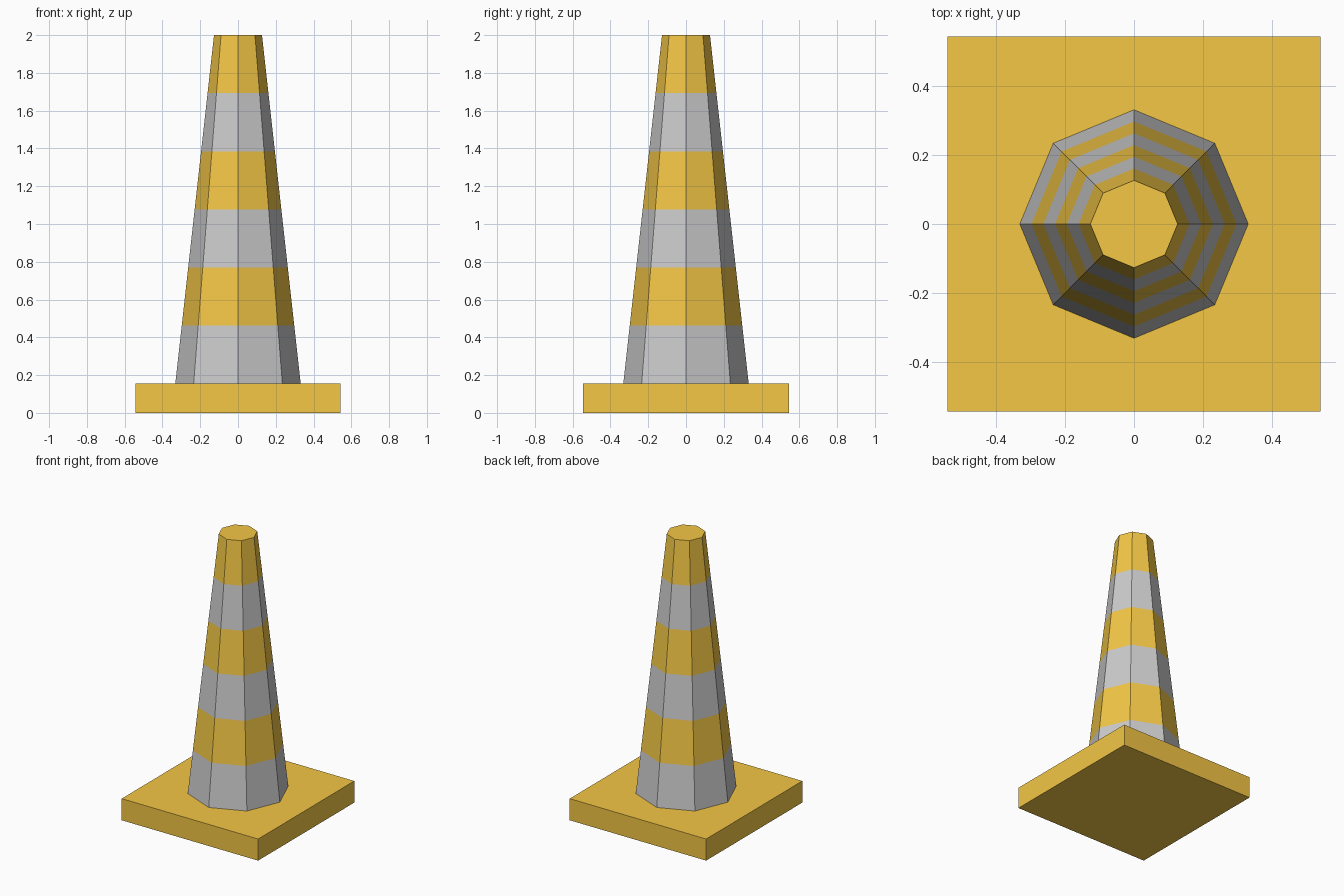
import bpy, bmesh
from mathutils import Matrix

if "Cube" in bpy.data.objects:
    bpy.data.objects.remove(bpy.data.objects["Cube"])

BASE_TOP, TOP, STRIPES = 0.155, 2.0, 6
R_BOTTOM, R_TOP = 0.332, 0.127


def material(name, color):
    mat = bpy.data.materials.new(name)
    mat.diffuse_color = (*color, 1)
    mat.use_nodes = True
    mat.node_tree.nodes["Principled BSDF"].inputs["Base Color"].default_value = mat.diffuse_color
    return mat


def add_object(name, bm, mats):
    mesh = bpy.data.meshes.new(name)
    bm.to_mesh(mesh)
    bm.free()
    for m in mats:
        mesh.materials.append(m)
    obj = bpy.data.objects.new(name, mesh)
    bpy.context.collection.objects.link(obj)
    return obj


orange = material("orange", (0.9, 0.57, 0.06))
grey = material("grey", (0.8, 0.8, 0.8))

# Square foot slab
bm = bmesh.new()
bmesh.ops.create_cube(bm, size=1, matrix=Matrix.Translation((0, 0, BASE_TOP / 2))
                      @ Matrix.Diagonal((1.083, 1.09, BASE_TOP, 1)))
add_object("base", bm, [orange])

# Eight-sided tapered body, sliced into equal stripes
bm = bmesh.new()
height = TOP - BASE_TOP
bmesh.ops.create_cone(bm, cap_ends=True, segments=8, radius1=R_BOTTOM, radius2=R_TOP,
                      depth=height, matrix=Matrix.Translation((0, 0, BASE_TOP + height / 2)))
# The underside is hidden against the slab
bmesh.ops.delete(bm, geom=[f for f in bm.faces if f.normal.z < -0.9], context='FACES_ONLY')
for i in range(1, STRIPES):
    bmesh.ops.bisect_plane(bm, geom=bm.verts[:] + bm.edges[:] + bm.faces[:],
                           plane_co=(0, 0, BASE_TOP + height * i / STRIPES), plane_no=(0, 0, 1))
# Alternate colours from the bottom: grey, orange, ...
for f in bm.faces:
    band = int((f.calc_center_median().z - BASE_TOP) / height * STRIPES - 1e-4)
    f.material_index = 0 if band % 2 else 1
add_object("cone_body", bm, [orange, grey])
